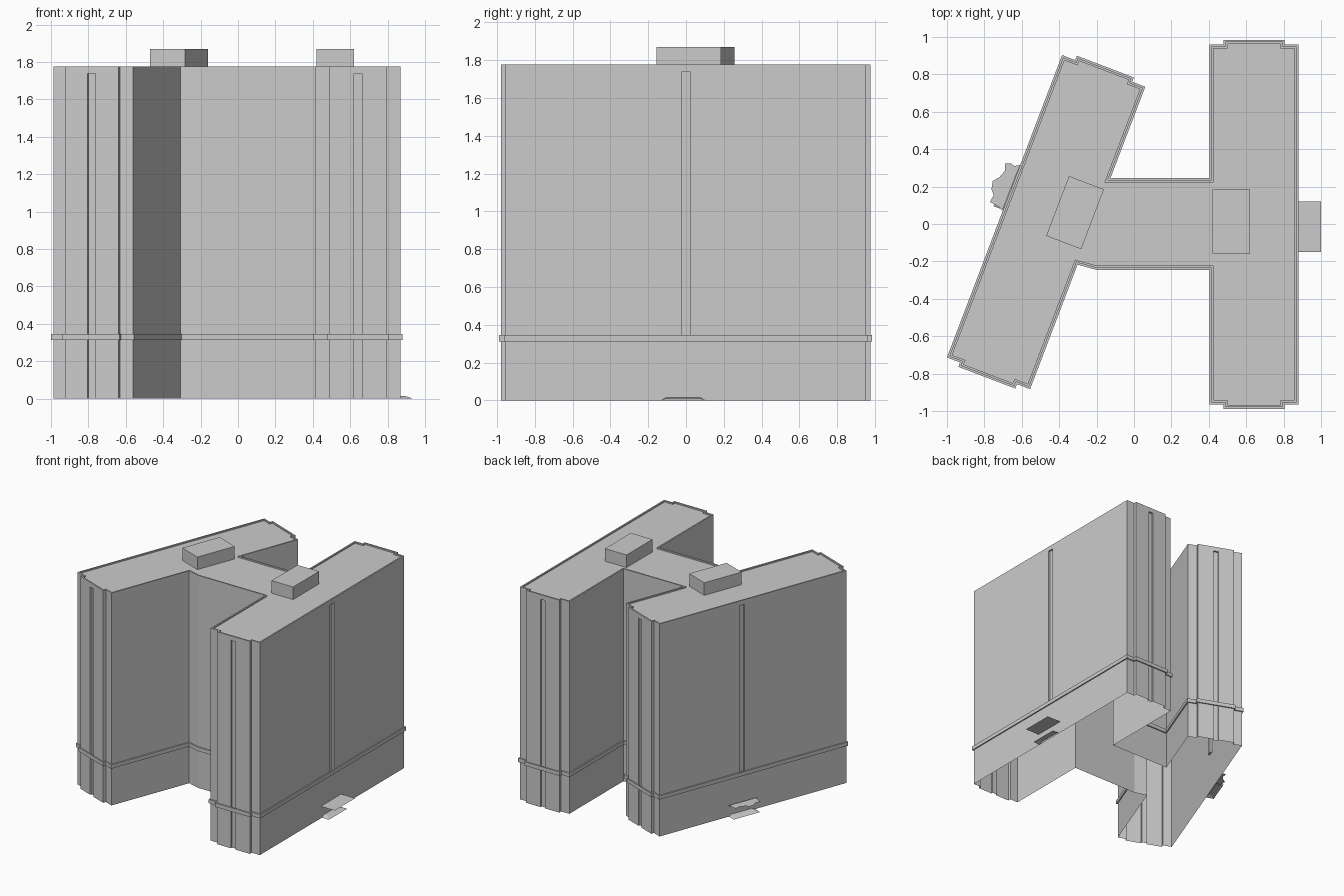
import bpy, bmesh, math
from mathutils import Matrix, Vector

if "Cube" in bpy.data.objects:
    bpy.data.objects.remove(bpy.data.objects["Cube"])

TILT = math.radians(20.85)
HALF = 0.228                      # half width of a wing
RIGHT = Matrix.Translation((0.642, -0.002, 0))
LEFT = Matrix.Translation((-0.47, 0.01, 0)) @ Matrix.Rotation(-TILT, 4, 'Z')
WINGS = ((RIGHT, 0.952), (LEFT, 0.855))   # frame and half length to the corner
STEP, BULGE = 0.153, 0.025        # raised middle of each end wall


def make_object(name, bm):
    mesh = bpy.data.meshes.new(name)
    bm.to_mesh(mesh)
    bm.free()
    obj = bpy.data.objects.new(name, mesh)
    bpy.context.collection.objects.link(obj)
    return obj


def add_box(bm, frame, lo, hi):
    lo, hi = Vector(lo), Vector(hi)
    m = frame @ Matrix.Translation((lo + hi) / 2) @ Matrix.Diagonal((*(hi - lo), 1))
    bmesh.ops.create_cube(bm, size=1, matrix=m)


def end_points(frame, half, sign):
    """Counter-clockwise outline of a stepped end wall."""
    out = [(HALF, half), (STEP, half), (STEP, half + BULGE),
           (-STEP, half + BULGE), (-STEP, half), (-HALF, half)]
    return [(frame @ Vector((u * sign, v * sign, 0))).to_2d() for u, v in out]


def offset(points, d):
    """Mitred outward offset of a counter-clockwise outline."""
    res, n = [], len(points)
    for i, p in enumerate(points):
        e1 = (p - points[i - 1]).normalized()
        e2 = (points[(i + 1) % n] - p).normalized()
        n1, n2 = Vector((e1.y, -e1.x)), Vector((e2.y, -e2.x))
        res.append(p + (n1 + n2) * (d / (1 + n1.dot(n2))))
    return res


def loft(bm, outline, profile, closed=False):
    """Sweep an (offset, height) profile around the outline."""
    rings = [[bm.verts.new((p.x, p.y, z)) for p in offset(outline, d)] for d, z in profile]
    pairs = list(zip(rings, rings[1:]))
    if closed:
        pairs.append((rings[-1], rings[0]))
    for a, b in pairs:
        for i in range(len(a)):
            j = (i + 1) % len(a)
            bm.faces.new((a[i], a[j], b[j], b[i]))
    if not closed:
        bm.faces.new(rings[0][::-1])
        bm.faces.new(rings[-1])


def inner_face(y):
    """Point at height y on the tilted wing's courtyard wall."""
    p, d = LEFT @ Vector((HALF, 0, 0)), LEFT.to_3x3() @ Vector((0, 1, 0))
    return (p + d * ((y - p.y) / d.y)).to_2d()


# Footprint: two wings joined by a link
xr = 0.642 - HALF
footprint = (end_points(RIGHT, 0.952, 1) + [Vector((xr, 0.235)), inner_face(0.235)]
             + end_points(LEFT, 0.855, 1) + end_points(LEFT, 0.855, -1)
             + [inner_face(-0.205), Vector((-0.2, -0.235)), Vector((xr, -0.235))]
             + end_points(RIGHT, 0.952, -1))

# Walls with a low parapet and sunken roof
bm = bmesh.new()
loft(bm, footprint, [(0, 0), (0, 1.776), (-0.012, 1.776), (-0.012, 1.765)])
body = make_object("building_walls", bm)

# Vertical window grooves
bm = bmesh.new()
for frame, half in WINGS:
    for s in (1, -1):
        face = half + BULGE
        y0, y1 = sorted((s * (face - 0.015), s * (face + 0.05)))
        add_box(bm, frame, (-0.022, y0, -0.1), (0.022, y1, 1.737))
add_box(bm, RIGHT, (HALF - 0.015, -0.023, 0.34), (HALF + 0.05, 0.025, 1.737))
add_box(bm, LEFT, (-HALF - 0.05, 0.076, 0.34), (-HALF + 0.015, 0.124, 1.737))
cutter = make_object("groove_cutter", bm)
cutter.hide_render = True
mod = body.modifiers.new("grooves", 'BOOLEAN')
mod.operation, mod.solver, mod.object = 'DIFFERENCE', 'EXACT', cutter
bpy.context.view_layer.objects.active = body
bpy.ops.object.modifier_apply(modifier=mod.name)
bpy.data.objects.remove(cutter)

# Open underside
bm = bmesh.new()
bm.from_mesh(body.data)
bm.normal_update()
under = [f for f in bm.faces if f.normal.z < -0.5 and f.calc_center_median().z < 0.001]
bmesh.ops.delete(bm, geom=under, context='FACES')
bm.to_mesh(body.data)
bm.free()

# String course around the whole building
bm = bmesh.new()
loft(bm, footprint, [(0, 0.313), (0.01, 0.313), (0.01, 0.345), (0, 0.345)], closed=True)
make_object("string_course", bm)

# Rooftop plant rooms
for name, frame in (("right_roof_room", Matrix.Translation((0.52, 0.014, 0))),
                    ("left_roof_room", Matrix.Translation((-0.315, 0.061, 0)) @ Matrix.Rotation(-TILT, 4, 'Z'))):
    bm = bmesh.new()
    add_box(bm, frame, (-0.1, -0.171, 1.765), (0.1, 0.171, 1.87))
    make_object(name, bm)


def flat_sheet(name, points, z):
    bm = bmesh.new()
    bm.faces.new([bm.verts.new((x, y, z)) for x, y in points])
    make_object(name, bm)


# Entrance canopies: a plain one and a scalloped one
flat_sheet("right_canopy", [(0.87, -0.15), (1.0, -0.15), (1.0, 0.12), (0.87, 0.12)], 0.1)
flat_sheet("left_canopy", [(-0.61, 0.315), (-0.64, 0.31), (-0.66, 0.325), (-0.69, 0.322),
                           (-0.69, 0.285), (-0.72, 0.25), (-0.755, 0.23), (-0.762, 0.185),
                           (-0.75, 0.155), (-0.77, 0.118), (-0.72, 0.09), (-0.705, 0.07)], 0.1)

# Entrance ramps: sloping from the wall down to the ground
for name, frame, yc in (("right_ramp", RIGHT, -0.013),
                        ("left_ramp", LEFT @ Matrix.Rotation(math.pi, 4, 'Z'), -0.1)):
    bm = bmesh.new()
    base = [(HALF, -0.12, 0), (HALF + 0.065, -0.12, 0), (HALF + 0.065, 0.12, 0), (HALF, 0.12, 0)]
    top = [(HALF, -0.09, 0.015), (HALF + 0.03, -0.09, 0.012),
           (HALF + 0.03, 0.09, 0.012), (HALF, 0.09, 0.015)]
    b, t = [[bm.verts.new(frame @ Vector((x, y + yc, z))) for x, y, z in ring] for ring in (base, top)]
    bm.faces.new(t)
    for i in range(3):
        bm.faces.new((b[i], b[i + 1], t[i + 1], t[i]))
    make_object(name, bm)
